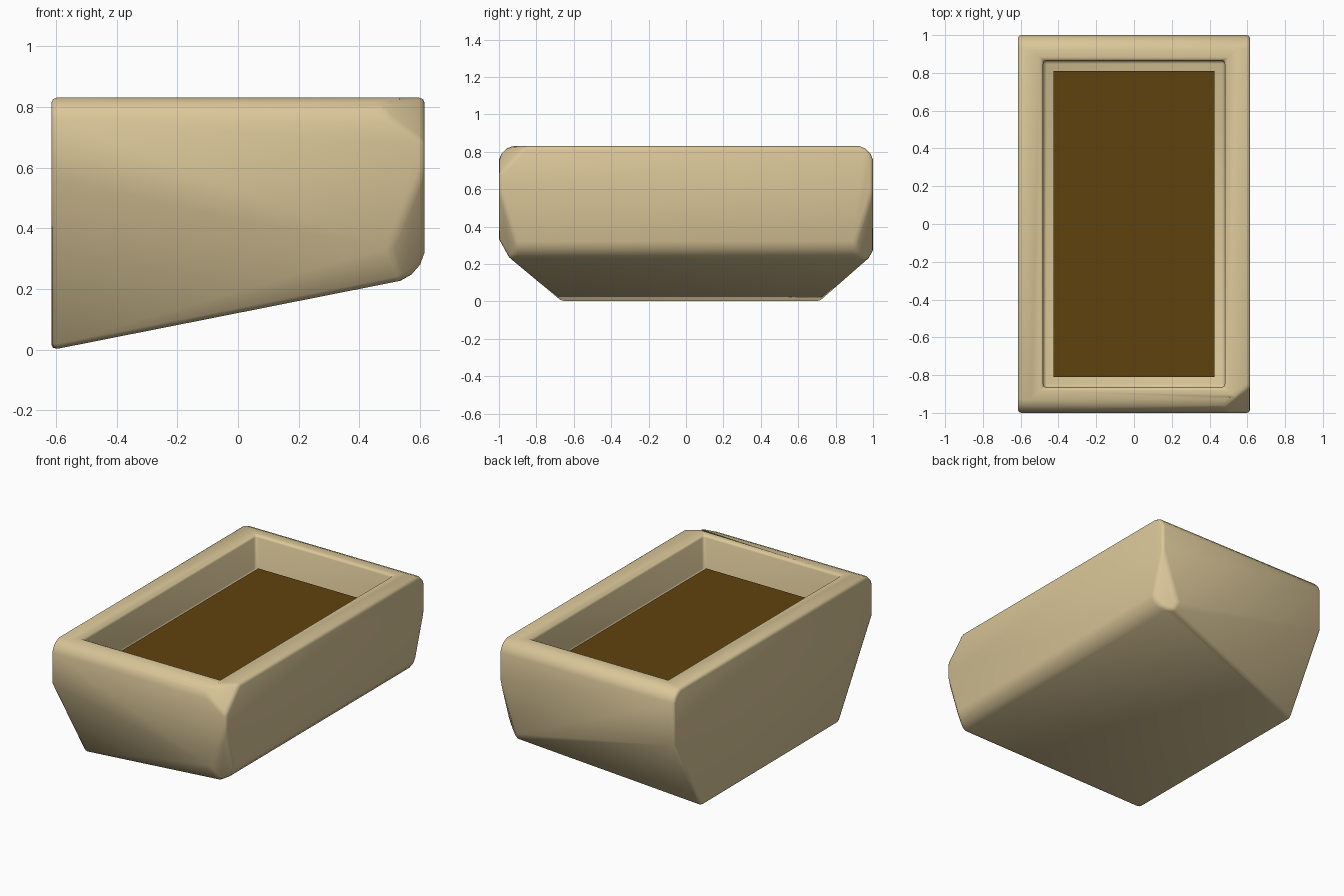
import bpy, bmesh
from math import radians, sin, cos
from mathutils import Vector

if "Cube" in bpy.data.objects:
    bpy.data.objects.remove(bpy.data.objects["Cube"])

HX, HY, TOP = 0.615, 1.0, 0.83
RIM, FLOOR, SOIL = 0.19, 0.6, 0.65
CENTRE = Vector((0, 0, 0.5))


def material(name, colour):
    m = bpy.data.materials.new(name)
    m.use_nodes = True
    m.diffuse_color = colour
    m.node_tree.nodes["Principled BSDF"].inputs["Base Color"].default_value = colour
    return m


def box(bm, x, y, z0, z1):
    verts = bmesh.ops.create_cube(bm, size=2)["verts"]
    for v in verts:
        v.co = (v.co.x * x, v.co.y * y, z1 if v.co.z > 0 else z0)


def finish(bm, name, mat):
    bmesh.ops.recalc_face_normals(bm, faces=bm.faces[:])
    mesh = bpy.data.meshes.new(name)
    bm.to_mesh(mesh)
    bm.free()
    mesh.materials.append(mat)
    ob = bpy.data.objects.new(name, mesh)
    bpy.context.collection.objects.link(ob)
    bpy.ops.object.select_all(action='DESELECT')
    ob.select_set(True)
    bpy.context.view_layer.objects.active = ob
    bpy.ops.object.shade_smooth_by_angle(angle=radians(50))
    return ob


def cut(bm, point, normal):
    """Slice away everything beyond the plane and close the opening."""
    bmesh.ops.bisect_plane(bm, geom=bm.verts[:] + bm.edges[:] + bm.faces[:], dist=1e-5,
                           plane_co=point, plane_no=normal, clear_outer=True)
    bmesh.ops.holes_fill(bm, edges=[e for e in bm.edges if e.is_boundary], sides=0)


def cut_through(bm, a, b, c):
    a, b, c = Vector(a), Vector(b), Vector(c)
    n = (b - a).cross(c - a).normalized()
    cut(bm, a, n if n.dot(a - CENTRE) > 0 else -n)


stone = material("tan stone", (0.70, 0.565, 0.314, 1))
earth = material("brown soil", (0.117, 0.055, 0.0045, 1))

# Trough block with a rectangular pit
bm = bmesh.new()
box(bm, HX, HY, 0, TOP)
top = max(bm.faces, key=lambda f: f.calc_center_median().z)
bmesh.ops.inset_region(bm, faces=[top], thickness=RIM)
pit = bmesh.ops.extrude_discrete_faces(bm, faces=[top])["faces"][0]
for v in pit.verts:
    v.co.z = FLOOR

# Sloping underside, then slanted front and back undersides
cut_through(bm, (-0.61, 0, 0), (-0.61, 1, 0), (0.5, 0, 0.22))
cut_through(bm, (-0.61, -0.67, 0), (0.5, -1, 0.33), (-0.61, -1, 0.56))
cut_through(bm, (-0.61, 0.72, 0), (0.5, 1, 0.27), (-0.61, 1, 0.49))

# Rounded lower left edge
r = 0.12
for a in (radians(d) for d in (20, 40, 60)):
    n = Vector((cos(a), 0, -sin(a)))
    cut(bm, Vector((HX - r, 0, 0.342)) + n * r, n)

# Rounded upper front and back edges
r = 0.09
for side in (-1, 1):
    for a in (radians(d) for d in (22, 45, 68)):
        n = Vector((0, side * cos(a), sin(a)))
        cut(bm, Vector((0, side * (HY - r), TOP - r)) + n * r, n)

# Chipped corners on the left end
for side, low in ((-1, 0.33), (1, 0.28)):
    cut_through(bm, (HX, side, 0.6), (0.5, side, low), (HX, side * 0.92, 0.35))
cut_through(bm, (HX, -1, 0.68), (0.5, -0.94, 0.825), (HX, -0.86, TOP))

# Soften the remaining hard edges
bmesh.ops.remove_doubles(bm, verts=bm.verts[:], dist=0.012)
bmesh.ops.recalc_face_normals(bm, faces=bm.faces[:])
hard = [e for e in bm.edges if len(e.link_faces) == 2
        and e.calc_face_angle(0) > radians(32) and e.calc_length() > 0.03]
bmesh.ops.bevel(bm, geom=hard, offset=0.018, segments=2, profile=0.5,
                affect='EDGES', clamp_overlap=False)
finish(bm, "planter_trough", stone)

# Soil filling the pit
bm = bmesh.new()
box(bm, HX - RIM, HY - RIM, FLOOR - 0.01, SOIL)
finish(bm, "soil", earth)
